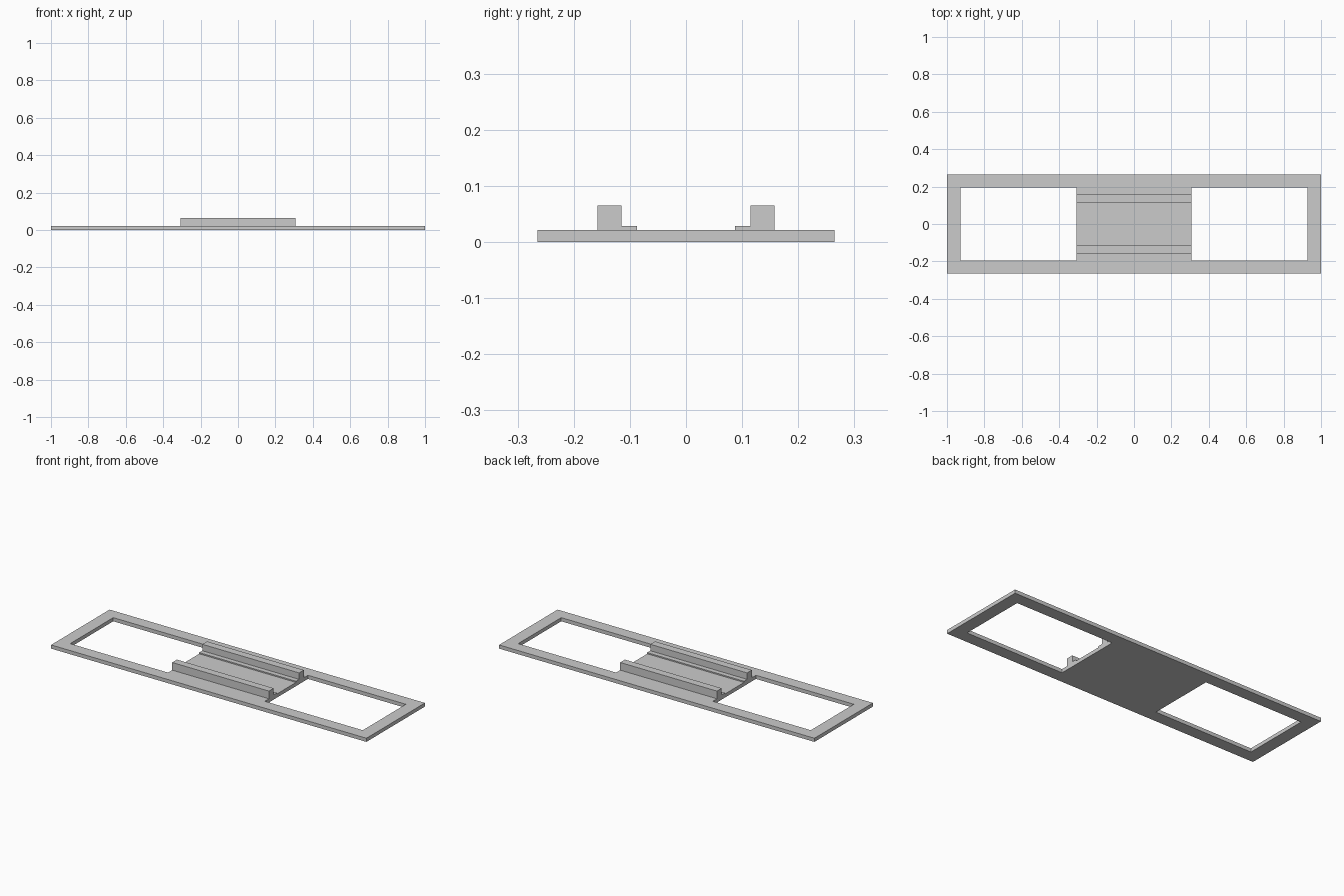
import bpy
import bmesh

cube = bpy.data.objects.get("Cube")
if cube:
    bpy.data.objects.remove(cube, do_unlink=True)

grey = bpy.data.materials.new("plain grey")
grey.use_nodes = True
COLOUR = (0.6, 0.6, 0.6, 1)
grey.diffuse_color = COLOUR
grey.node_tree.nodes["Principled BSDF"].inputs["Base Color"].default_value = COLOUR

PLATE_TOP = 0.021
BRIDGE = 0.307  # half length of the middle bridge and rails


def finish(bm, name):
    bmesh.ops.recalc_face_normals(bm, faces=bm.faces)
    mesh = bpy.data.meshes.new(name)
    bm.to_mesh(mesh)
    bm.free()
    mesh.materials.append(grey)
    obj = bpy.data.objects.new(name, mesh)
    bpy.context.collection.objects.link(obj)
    return obj


def extrude(bm, faces, offset):
    geom = bmesh.ops.extrude_face_region(bm, geom=faces)["geom"]
    verts = [v for v in geom if isinstance(v, bmesh.types.BMVert)]
    bmesh.ops.translate(bm, vec=offset, verts=verts)


# Base plate: a frame with two windows either side of a solid bridge
bm = bmesh.new()
xs = (-1, -0.928, -BRIDGE, BRIDGE, 0.928, 1)
ys = (-0.265, -0.195, 0.195, 0.265)
grid = [[bm.verts.new((x, y, 0)) for y in ys] for x in xs]
for i in range(len(xs) - 1):
    for j in range(len(ys) - 1):
        if j == 1 and i in (1, 3):
            continue
        bm.faces.new((grid[i][j], grid[i + 1][j], grid[i + 1][j + 1], grid[i][j + 1]))
extrude(bm, bm.faces[:], (0, 0, PLATE_TOP))
bmesh.ops.dissolve_limit(bm, angle_limit=0.01, verts=bm.verts, edges=bm.edges)
finish(bm, "base_plate")

# Guide rails: L-shaped profile with a low step on the inner side
PROFILE = ((0.158, PLATE_TOP), (0.158, 0.065), (0.115, 0.065),
           (0.115, 0.028), (0.087, 0.028), (0.087, PLATE_TOP))
for name, side in (("front_rail", -1), ("back_rail", 1)):
    bm = bmesh.new()
    end = bm.faces.new([bm.verts.new((-BRIDGE, side * y, z)) for y, z in PROFILE])
    extrude(bm, [end], (2 * BRIDGE, 0, 0))
    finish(bm, name)
